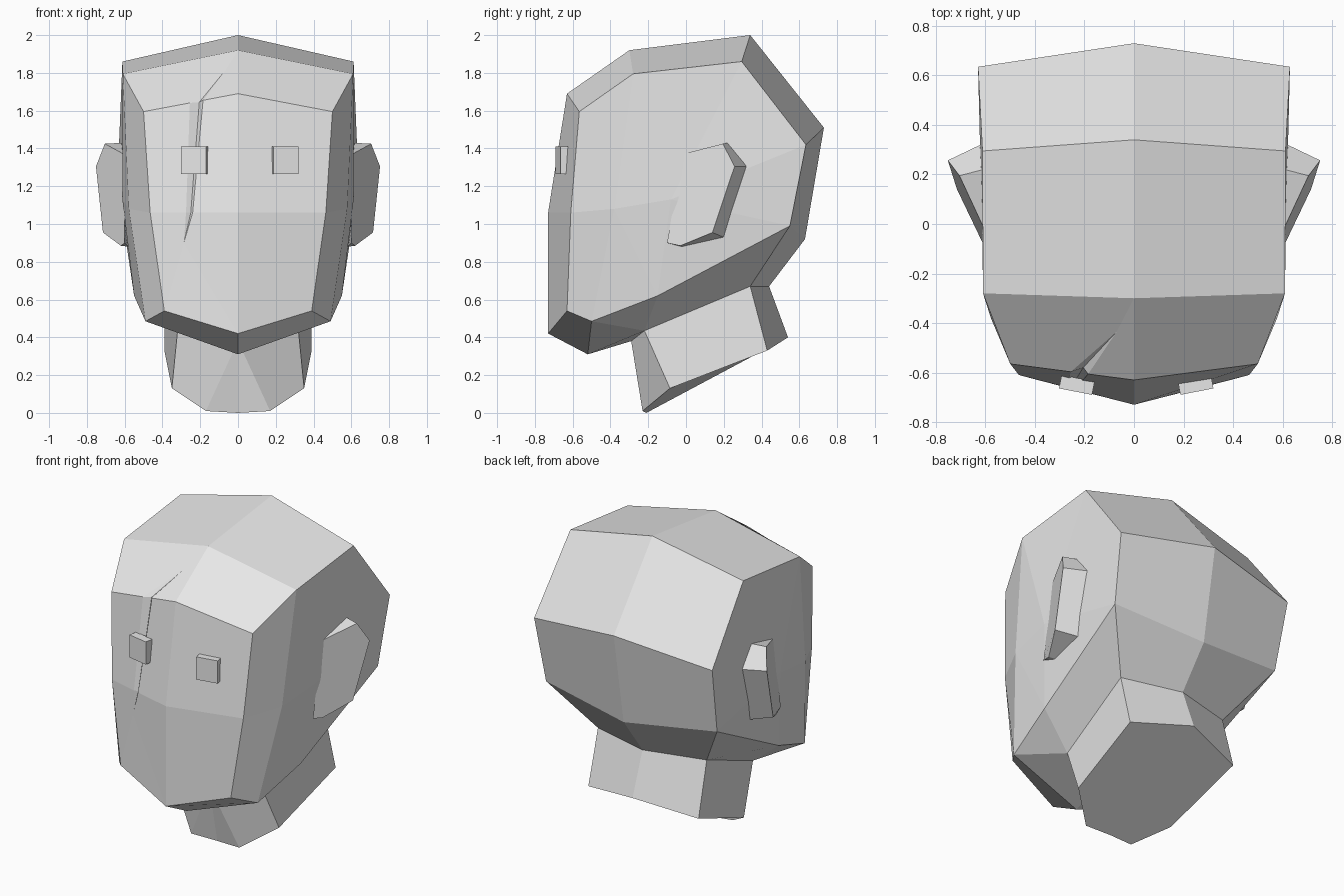
import bpy, bmesh, math
from mathutils import Vector, Matrix

if "Cube" in bpy.data.objects:
    bpy.data.objects.remove(bpy.data.objects["Cube"])

clay = bpy.data.materials.new("clay grey")
clay.diffuse_color = (0.8, 0.8, 0.8, 1)
clay.use_nodes = True
clay.node_tree.nodes["Principled BSDF"].inputs["Base Color"].default_value = clay.diffuse_color


def make(name, points, faces):
    """Object from a dict of named points and strings of point names."""
    bm = bmesh.new()
    v = {k: bm.verts.new(p) for k, p in points.items()}
    for f in faces:
        bm.faces.new([v[k] for k in f.split()])
    bmesh.ops.recalc_face_normals(bm, faces=bm.faces)
    me = bpy.data.meshes.new(name)
    bm.to_mesh(me)
    bm.free()
    me.materials.append(clay)
    ob = bpy.data.objects.new(name, me)
    bpy.context.collection.objects.link(ob)
    return ob


def both_sides(center, side, faces):
    """Mirror the half: side points get _r / _l, faces are repeated."""
    pts = dict(center)
    out = []
    for tag, s in (("_r", 1), ("_l", -1)):
        for k, (x, y, z) in side.items():
            pts[k + tag] = (s * x, y, z)
        out += [" ".join(k if k in center else k + tag for k in f.split()) for f in faces]
    return pts, out


# Head: centre line and one side
center = {
    "brow": (0, -.63, 1.69), "hair": (0, -.30, 1.92), "crown": (0, .34, 2.0),
    "back": (0, .73, 1.51), "nape": (0, .63, .92), "neck_b": (0, .44, .67),
    "neck_f": (0, -.29, .38), "chin_low": (0, -.52, .31), "chin": (0, -.73, .42),
    "nose": (0, -.73, 1.06),
}
side = {
    "Brow": (.50, -.565, 1.595), "Hair": (.61, -.28, 1.795), "Crown": (.612, .295, 1.86),
    "Back": (.63, .635, 1.42), "Nape": (.605, .55, .99), "NeckB": (.385, .34, .67),
    "NeckF": (.32, -.22, .435), "JawLow": (.49, -.50, .485), "Jaw": (.55, -.15, .62),
    "Chin": (.39, -.63, .54), "Cheek": (.465, -.61, 1.06),
    "Temple": (.578, -.38, 1.08), "Ear": (.612, -.08, 1.13),
}
faces = [
    "hair Hair Crown crown", "crown Crown Back back", "back Back Nape nape",
    "nape Nape NeckB neck_b", "chin Chin JawLow chin_low", "chin_low JawLow NeckF neck_f",
    "JawLow Jaw NeckF", "Jaw Nape NeckB NeckF",
    "Brow Hair Temple Cheek", "Cheek Temple JawLow Chin",
    "Hair Ear Temple", "Temple Ear Jaw", "Temple Jaw JawLow",
    "Hair Crown Ear", "Crown Back Ear", "Back Nape Ear", "Nape Jaw Ear",
]
pts, fs = both_sides(center, side, faces)
# Right face and forehead, plain
fs += ["brow Brow_r Hair_r hair", "nose Cheek_r Brow_r brow", "chin Chin_r Cheek_r nose"]
# Left face and forehead, with a thin scar groove over the eye
pts.update({
    "s0": (-.07, -.435, 1.81),
    "a1": (-.185, -.606, 1.655), "a2": (-.205, -.580, 1.645), "a3": (-.255, -.597, 1.641),
    "b1": (-.240, -.668, 1.06), "b2": (-.250, -.652, 1.06), "b3": (-.275, -.659, 1.06),
    "s1": (-.287, -.652, .90),
})
fs += ["hair s0 a1 brow", "s0 a2 a1", "s0 a3 a2", "hair Hair_l Brow_l a3 s0",
       "brow a1 b1 nose", "a1 a2 b2 b1", "a2 a3 b3 b2", "a3 Brow_l Cheek_l b3",
       "nose b1 s1 chin", "b1 b2 s1", "b2 b3 s1", "b3 Cheek_l Chin_l s1", "s1 Chin_l chin"]
make("head", pts, fs)

# Neck: slanted block under the skull
center = {"neck_b": (0, .44, .67), "neck_f": (0, -.29, .38),
          "low_f": (0, -.21, 0), "low_b": (0, .54, .40)}
side = {"NeckB": (.385, .34, .67), "NeckF": (.32, -.22, .435),
        "LowF": (.17, -.23, .01), "LowS": (.35, -.085, .13), "LowB": (.39, .43, .33)}
pts, fs = both_sides(center, side, [
    "neck_f LowF low_f", "neck_f NeckF LowS LowF",
    "NeckF NeckB LowB LowS", "NeckB neck_b low_b LowB"])
fs.append("low_f LowF_r LowS_r LowB_r low_b LowB_l LowS_l LowF_l")
make("neck", pts, fs)

# Ears: wedges flaring backwards
for name, s in (("right_ear", 1), ("left_ear", -1)):
    p = {
        "f1": (.605, -.02, 1.37), "f2": (.60, -.10, .90),
        "t1": (.705, .195, 1.425), "t2": (.752, .257, 1.305),
        "t3": (.715, .14, .955), "t4": (.62, -.03, .885),
        "b1": (.61, .22, 1.43), "b2": (.61, .325, 1.305),
        "b3": (.59, .20, .93), "b4": (.58, -.02, .88),
    }
    make(name, {k: (s * x, y, z) for k, (x, y, z) in p.items()},
         ["f1 t1 t2 t3 t4 f2", "f1 b1 t1", "t1 b1 b2 t2", "t2 b2 b3 t3",
          "t3 b3 b4 t4", "t4 b4 f2", "f1 f2 b4 b3 b2 b1"])

# Eyes: small boxes turned along the face
for name, x, s in (("right_eye", .249, 1), ("left_eye", -.231, -1)):
    bm = bmesh.new()
    m = (Matrix.Translation((x, -.65, 1.338)) @ Matrix.Rotation(s * math.radians(11), 4, 'Z')
         @ Matrix.Diagonal((.136, .055, .145, 1)))
    bmesh.ops.create_cube(bm, size=1, matrix=m)
    me = bpy.data.meshes.new(name)
    bm.to_mesh(me)
    bm.free()
    me.materials.append(clay)
    bpy.context.collection.objects.link(bpy.data.objects.new(name, me))
